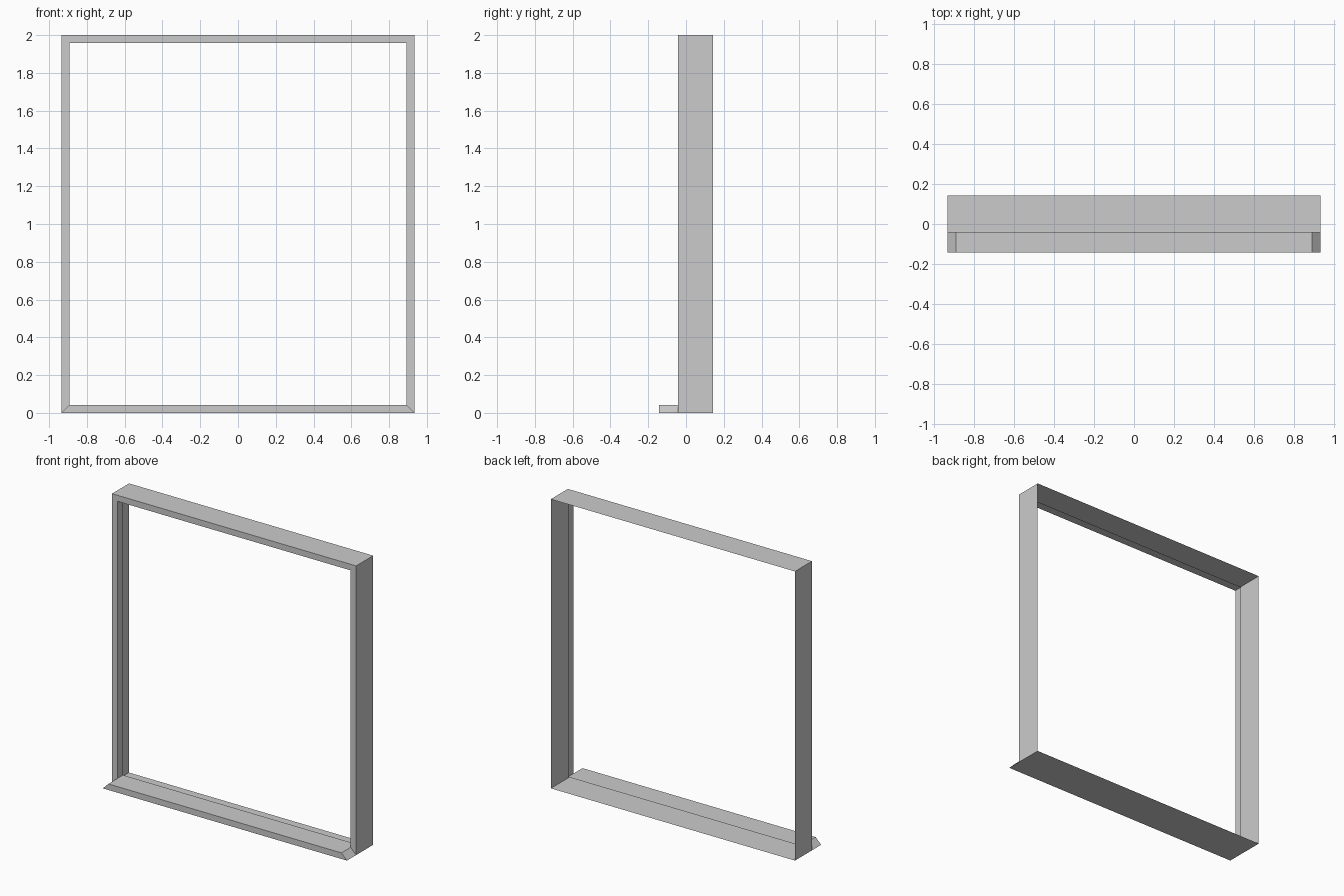
import bpy, bmesh

if "Cube" in bpy.data.objects:
    bpy.data.objects.remove(bpy.data.objects["Cube"])

W, H, T = 0.934, 2.0, 0.042                    # half width, height, face width
BACK, FACE, LIP, NOSE = 0.143, -0.043, 0.017, -0.143


def loft(name, rings, skip=(), cap=False):
    """Bridge four-cornered rings (xz corners, y) into open sheet faces."""
    bm = bmesh.new()
    loops = [[bm.verts.new((x, y, z)) for x, z in pts] for pts, y in rings]
    for r, (a, b) in enumerate(zip(loops, loops[1:])):
        for i in range(4):
            if (r, i) not in skip:
                j = (i + 1) % 4
                bm.faces.new((a[i], a[j], b[j], b[i]))
    if cap:
        bm.faces.new(loops[-1])
    mesh = bpy.data.meshes.new(name)
    bm.to_mesh(mesh)
    bm.free()
    ob = bpy.data.objects.new(name, mesh)
    bpy.context.collection.objects.link(ob)
    return ob


def rect(inset):
    return [(-W + inset, inset), (W - inset, inset),
            (W - inset, H - inset), (-W + inset, H - inset)]


# Casing: outer lining, front face and inner return lip; open behind the sill
loft("window_casing",
     [(rect(0), BACK), (rect(0), FACE), (rect(T), FACE), (rect(T), LIP)],
     skip={(1, 0)})

# Sill: projecting trapezoid with mitred ends
sill = [(-W, 0), (W, 0), (W - T, T), (-W + T, T)]
loft("window_sill", [(sill, FACE), (sill, NOSE)], cap=True)
